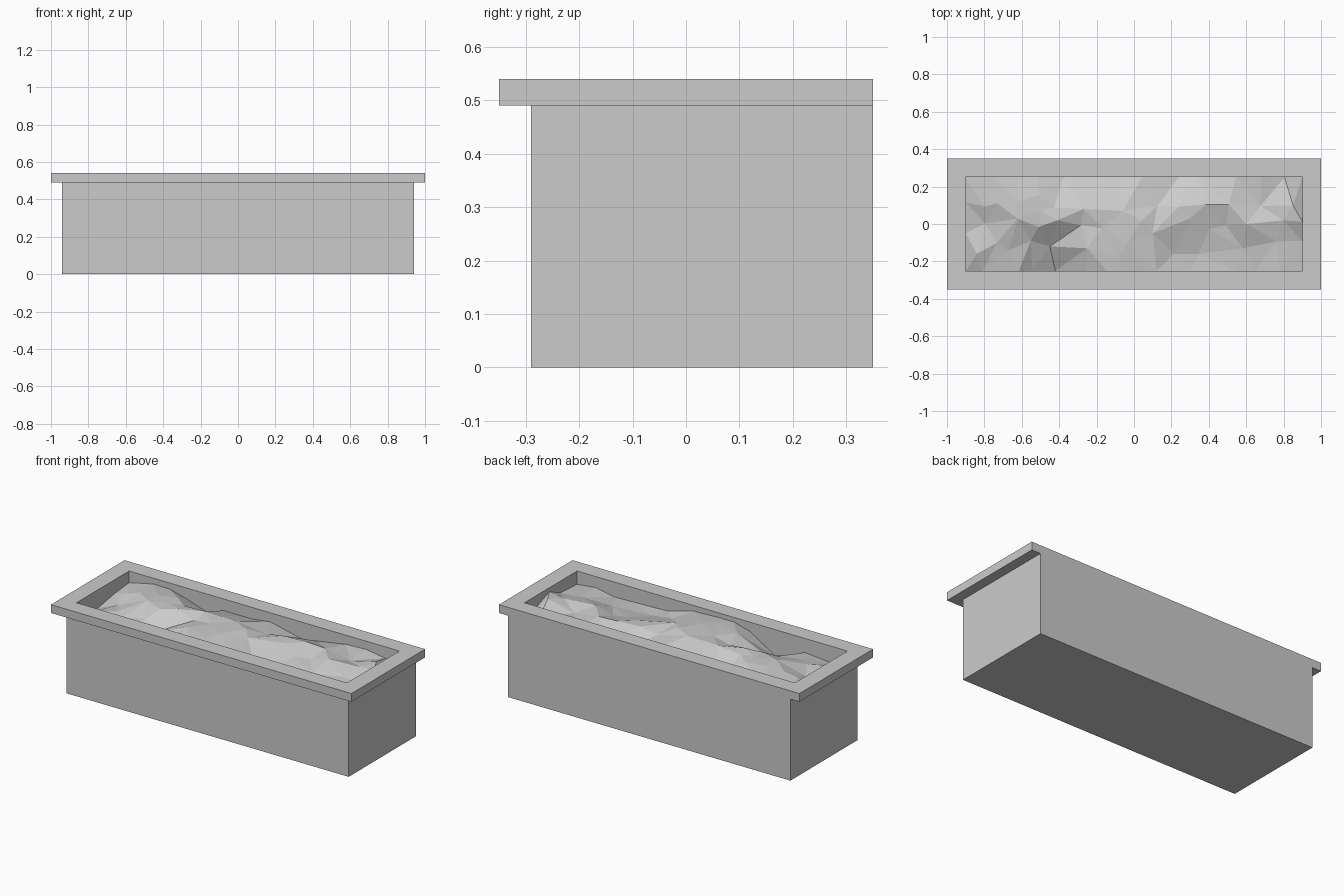
import bpy
import bmesh
import random
from mathutils import Vector
from mathutils.geometry import delaunay_2d_cdt

random.seed(4)
cube = bpy.data.objects.get("Cube")
if cube:
    bpy.data.objects.remove(cube)

TOP, LIP, FLOOR = 0.54, 0.49, 0.3
IN_X, IN_Y = 0.9, 0.25

stone = bpy.data.materials.new("light grey stone")
stone.use_nodes = True
grey = (0.6, 0.6, 0.6, 1)
stone.diffuse_color = grey
stone.node_tree.nodes["Principled BSDF"].inputs["Base Color"].default_value = grey


def add_object(name, bm):
    mesh = bpy.data.meshes.new(name)
    bm.to_mesh(mesh)
    bm.free()
    mesh.materials.append(stone)
    obj = bpy.data.objects.new(name, mesh)
    bpy.context.collection.objects.link(obj)
    return obj


def loft_rectangles(name, rects, closed):
    """Skin a row of rectangles (half width, front y, back y, z)."""
    bm = bmesh.new()
    loops = [[bm.verts.new(p) for p in
              ((-w, f, z), (w, f, z), (w, b, z), (-w, b, z))]
             for w, f, b, z in rects]
    pairs = list(zip(loops, loops[1:]))
    if closed:
        pairs.append((loops[-1], loops[0]))
    else:
        bm.faces.new(loops[0])
        bm.faces.new(loops[-1])
    for lower, upper in pairs:
        for i in range(4):
            j = (i + 1) % 4
            bm.faces.new((lower[i], lower[j], upper[j], upper[i]))
    bmesh.ops.recalc_face_normals(bm, faces=bm.faces)
    return add_object(name, bm)


# Hollow box, flush with the rim at the back
outer = (0.94, -0.29, 0.35)
inner = (IN_X, -IN_Y, IN_Y)
loft_rectangles("trough_body", [(*outer, 0), (*outer, LIP),
                                (*inner, LIP), (*inner, FLOOR)], False)

# Overhanging rim
edge = (1, -0.35, 0.35)
loft_rectangles("trough_rim", [(*edge, LIP), (*edge, TOP),
                               (*inner, TOP), (*inner, LIP)], True)

# Ridges and hollows of the rough filling
ridges = [(-.84, -.16, .47), (-.73, .11, .51), (-.62, .12, .52), (-.5, .07, .52),
          (-.41, .02, .53), (-.27, .08, .53), (-.06, .07, .53), (-.25, -.13, .52),
          (-.08, -.18, .52), (.1, -.05, .52), (.3, .03, .51), (.6, 0, .51),
          (.85, .1, .52), (.68, .25, .49), (-.08, .25, .47)]
hollows = [(-.9, -.05, .43), (-.45, -.12, .44), (-.42, -.25, .38), (-.38, .25, .43),
           (.24, .25, .44), (.58, -.13, .46), (.65, -.25, .45), (.3, -.25, .46),
           (.9, .25, .43), (-.9, .25, .47), (-.9, -.25, .42), (.9, -.25, .46)]
shape = [Vector(p) for p in ridges + hollows]


def height(x, y):
    total = weight = 0
    for p in shape:
        w = 1 / ((p.x - x) ** 2 + (p.y - y) ** 2 + 0.0001) ** 1.5
        total += w * p.z
        weight += w
    return min(total / weight + random.uniform(-0.02, 0.015), TOP - 0.005)


# Scatter extra points between the main ones, keeping the border straight
points = list(shape)
cols, rows = 14, 4
for i in range(cols + 1):
    for j in range(rows + 1):
        x = IN_X * (2 * i / cols - 1)
        y = IN_Y * (2 * j / rows - 1)
        if 0 < i < cols:
            x += random.uniform(-0.045, 0.045)
        if 0 < j < rows:
            y += random.uniform(-0.04, 0.04)
        if all((p.xy - Vector((x, y))).length > 0.07 for p in points):
            points.append(Vector((x, y, height(x, y))))

# Faceted filling surface
flat, _, triangles, origins, _, _ = delaunay_2d_cdt(
    [p.xy for p in points], [], [], 0, 0.0001)
bm = bmesh.new()
verts = [bm.verts.new((v.x, v.y, points[o[0]].z)) for v, o in zip(flat, origins)]
for tri in triangles:
    bm.faces.new([verts[k] for k in tri])
bmesh.ops.recalc_face_normals(bm, faces=bm.faces)
if sum(f.normal.z for f in bm.faces) < 0:
    bmesh.ops.reverse_faces(bm, faces=bm.faces)
add_object("rough_filling", bm)
